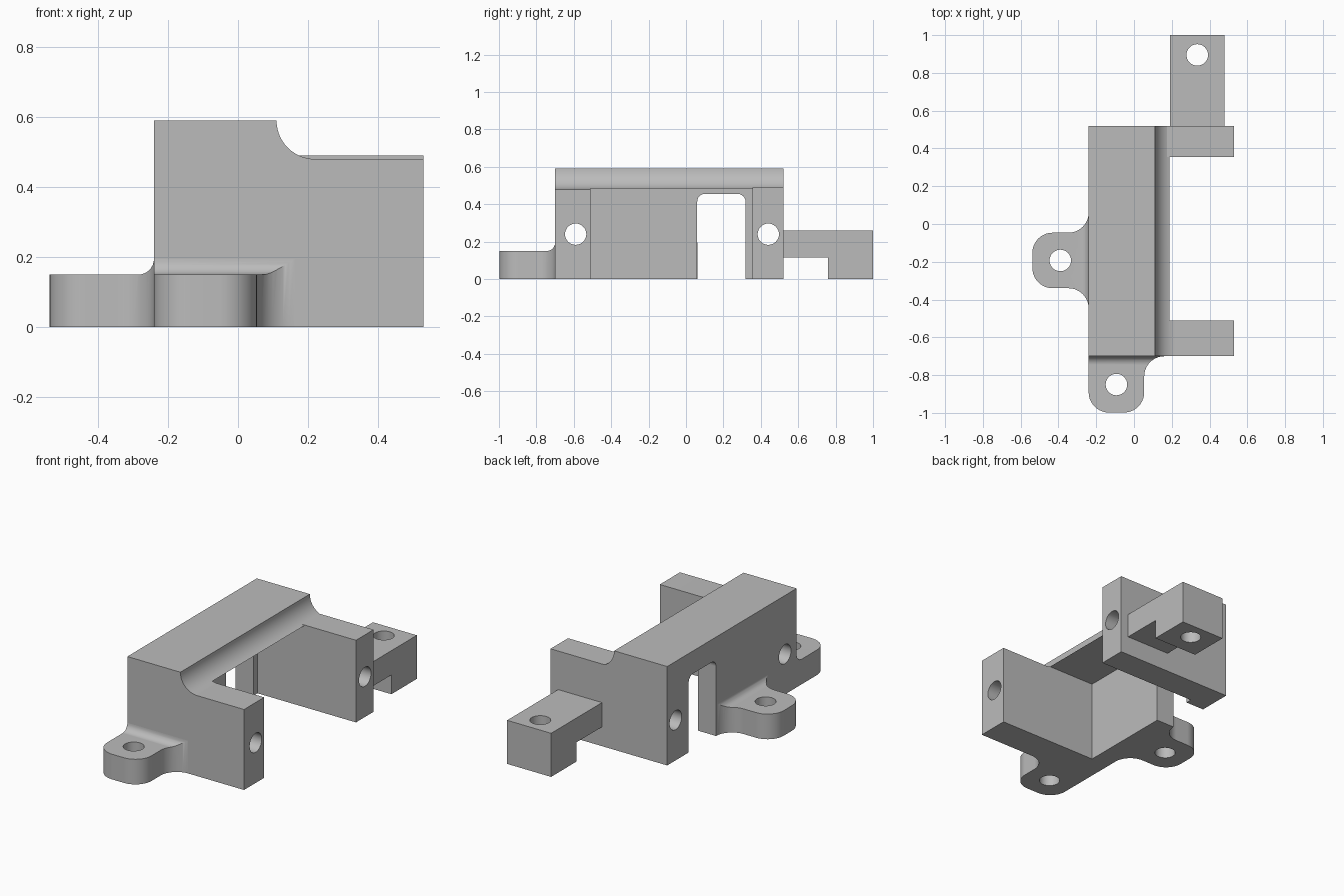
import bpy, bmesh
from math import cos, sin, radians

if "Cube" in bpy.data.objects:
    bpy.data.objects.remove(bpy.data.objects["Cube"], do_unlink=True)

grey = bpy.data.materials.new("plain grey")
grey.use_nodes = True
grey.diffuse_color = (0.5, 0.5, 0.5, 1)
grey.node_tree.nodes["Principled BSDF"].inputs["Base Color"].default_value = (0.5, 0.5, 0.5, 1)

HOLE = 0.057
WALL_X, FRONT_Y, BACK_Y = -0.24, -0.70, 0.52


def arc(cx, cy, r, start, end, steps=10):
    angles = [radians(start + (end - start) * i / steps) for i in range(steps + 1)]
    return [(cx + r * cos(a), cy + r * sin(a)) for a in angles]


def prism(name, outline, axis, low, high):
    """Extrude a 2D outline along the x, y or z axis."""
    place = {"x": lambda a, b, t: (t, a, b),
             "y": lambda a, b, t: (a, t, b),
             "z": lambda a, b, t: (a, b, t)}[axis]
    bm = bmesh.new()
    rings = [[bm.verts.new(place(a, b, t)) for a, b in outline] for t in (low, high)]
    for ring in rings:
        bm.faces.new(ring)
    for i in range(len(outline)):
        bm.faces.new((rings[0][i - 1], rings[0][i], rings[1][i], rings[1][i - 1]))
    bmesh.ops.recalc_face_normals(bm, faces=bm.faces)
    mesh = bpy.data.meshes.new(name)
    bm.to_mesh(mesh)
    bm.free()
    mesh.materials.append(grey)
    obj = bpy.data.objects.new(name, mesh)
    bpy.context.collection.objects.link(obj)
    return obj


def rect(a0, b0, a1, b1):
    return [(a0, b0), (a1, b0), (a1, b1), (a0, b1)]


def hole(a, b, axis):
    return prism("hole_cutter", arc(a, b, HOLE, 0, 348.75, 31), axis, -1, 1)


def combine(obj, tool, operation="DIFFERENCE"):
    """Apply a boolean and drop the tool."""
    bpy.context.view_layer.objects.active = obj
    mod = obj.modifiers.new("cut", "BOOLEAN")
    mod.operation, mod.object, mod.solver = operation, tool, "EXACT"
    bpy.ops.object.modifier_apply(modifier=mod.name)
    bpy.data.objects.remove(tool, do_unlink=True)


def finish(obj):
    bpy.ops.object.select_all(action="DESELECT")
    obj.select_set(True)
    bpy.context.view_layer.objects.active = obj
    bpy.ops.object.shade_smooth_by_angle(angle=radians(30))
    obj.modifiers.new("even normals", "WEIGHTED_NORMAL").keep_sharp = True


# Main bracket: stepped profile with a concave shoulder
profile = [(WALL_X, 0), (0.53, 0), (0.53, 0.48)]
profile += arc(0.22, 0.59, 0.11, 270, 180, 14) + [(WALL_X, 0.59)]
body = prism("bracket_body", profile, "y", FRONT_Y, BACK_Y)

# Slightly taller top on the back arm
combine(body, prism("arm_cap", rect(0.175, 0.40, 0.53, 0.49), "y", 0.355, BACK_Y), "UNION")

# Open pocket between the arms
combine(body, prism("pocket_cutter", rect(-0.12, -0.2, 0.7, 0.485), "y", -0.51, 0.355))

# Doorway with rounded top corners through the thin wall
door = [(0.06, -0.2), (0.318, -0.2)]
door += arc(0.278, 0.415, 0.04, 0, 90, 6) + arc(0.10, 0.415, 0.04, 90, 180, 6)
combine(body, prism("door_cutter", door, "x", -0.4, -0.05))

# Long holes through both arms
for y in (-0.59, 0.44):
    combine(body, hole(y, 0.24, "x"))
finish(body)

# Back tab with a foot at its end
side = [(BACK_Y, 0.115), (0.76, 0.115), (0.76, 0), (1, 0), (1, 0.26), (BACK_Y, 0.26)]
tab = prism("back_tab", side, "x", 0.19, 0.48)
combine(tab, hole(0.335, 0.895, "z"))
finish(tab)


def lug(name, both_fillets):
    """Rounded screw lug pointing to -y from a wall at y = 0."""
    w, length, r, blend = 0.147, 0.298, 0.107, 0.045
    corner = arc(w - r, r - length, r, -90, 0)
    flare = arc(w + r, -r, r, 180, 90)
    right = corner + flare
    left = right if both_fillets else corner + [(w, 0)]
    outline = right + [(-x, y) for x, y in reversed(left)]
    obj = prism(name, outline, "z", 0, 0.4)
    # Flat top that sweeps up into the wall
    sweep = [(0.1, -0.1), (-0.4, -0.1), (-0.4, 0.15)]
    sweep += arc(-blend, 0.15 + blend, blend, -90, 0, 8) + [(0.1, 0.15 + blend)]
    combine(obj, prism("sweep_tool", sweep, "x", -0.5, 0.5), "INTERSECT")
    combine(obj, hole(0, -0.15, "z"))
    finish(obj)
    return obj


# Screw lugs on the front and on the long wall
lug("front_lug", False).location = (-0.093, FRONT_Y, 0)
side_lug = lug("side_lug", True)
side_lug.location = (WALL_X, -0.193, 0)
side_lug.rotation_euler.z = radians(-90)
